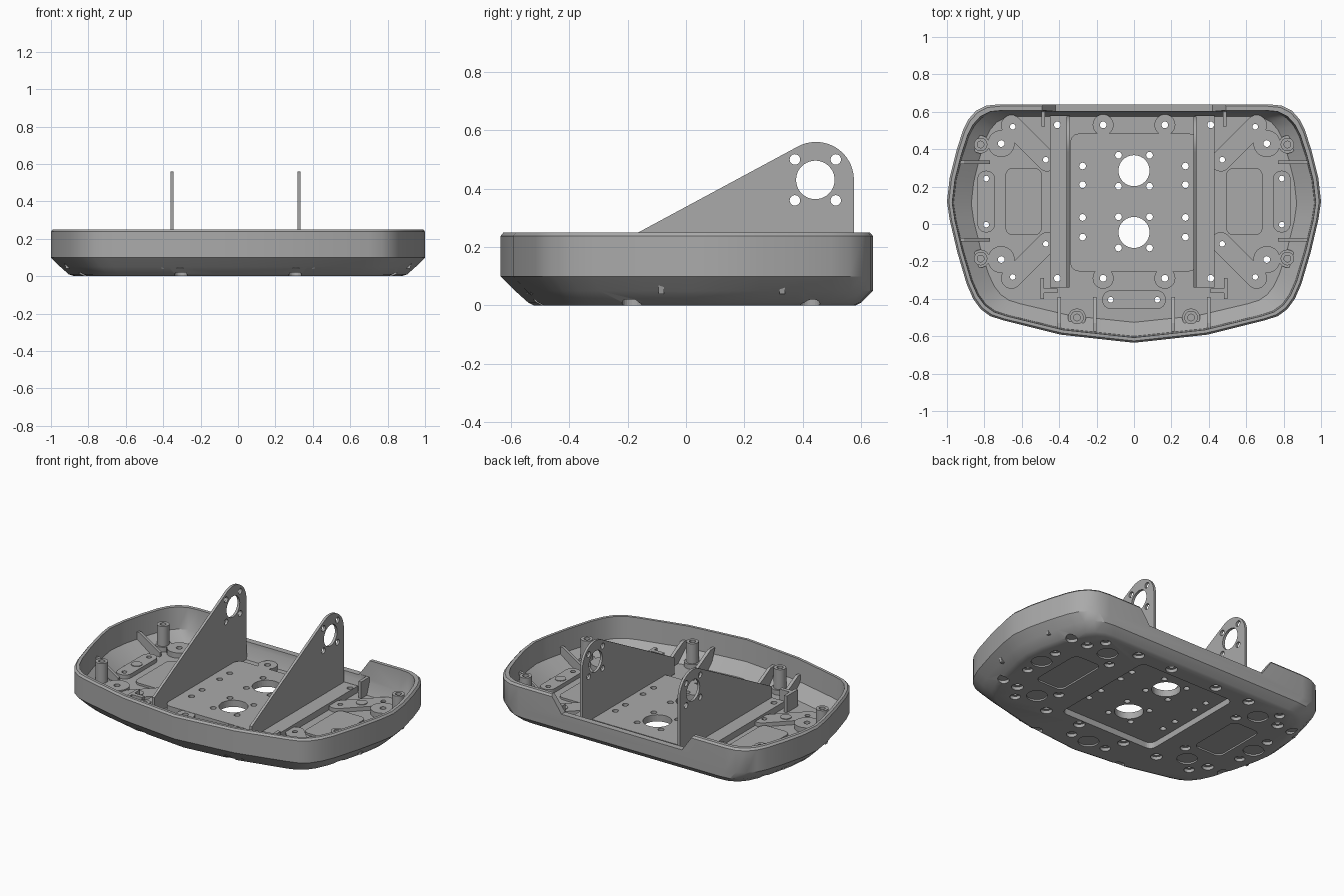
import bpy, bmesh, math
from mathutils import Matrix, Vector

cube = bpy.data.objects.get("Cube")
if cube:
    bpy.data.objects.remove(cube, do_unlink=True)

grey = bpy.data.materials.new("plain grey")
grey.use_nodes = True
COLOUR = (0.4, 0.4, 0.4, 1)
grey.diffuse_color = COLOUR
grey.node_tree.nodes["Principled BSDF"].inputs["Base Color"].default_value = COLOUR
parts = []
SIDES = (-1, 1)


def finish(name, bm, cutter=False):
    bmesh.ops.recalc_face_normals(bm, faces=bm.faces)
    mesh = bpy.data.meshes.new(name)
    bm.to_mesh(mesh)
    bm.free()
    mesh.materials.append(grey)
    ob = bpy.data.objects.new(name, mesh)
    bpy.context.collection.objects.link(ob)
    if cutter:
        ob.hide_render = True
        ob.hide_set(True)
    else:
        parts.append(ob)
    return ob


def prism(bm, pts, lo, hi, axis="z"):
    """Extrude a 2D polygon between lo and hi along an axis."""
    place = {"z": lambda a, b, c: (a, b, c), "x": lambda a, b, c: (c, a, b),
             "y": lambda a, b, c: (a, c, b)}[axis]
    ends = [[bm.verts.new(place(a, b, c)) for a, b in pts] for c in (lo, hi)]
    bm.faces.new(ends[0])
    bm.faces.new(ends[1])
    bridge(bm, *ends)


def bridge(bm, r0, r1):
    n = len(r0)
    for i in range(n):
        j = (i + 1) % n
        bm.faces.new((r0[i], r0[j], r1[j], r1[i]))


def circle(x, y, r, n=24):
    return [(x + r * math.cos(math.tau * i / n), y + r * math.sin(math.tau * i / n))
            for i in range(n)]


def rounded(x, y, w, h, r, turn=0, n=6):
    """Rounded rectangle with half sizes w and h, turned about its centre."""
    pts = []
    for q, (sx, sy) in enumerate(((1, 1), (-1, 1), (-1, -1), (1, -1))):
        for i in range(n + 1):
            a = math.pi / 2 * (q + i / n)
            px, py = sx * (w - r) + r * math.cos(a), sy * (h - r) + r * math.sin(a)
            pts.append((x + px * math.cos(turn) - py * math.sin(turn),
                        y + px * math.sin(turn) + py * math.cos(turn)))
    return pts


def box(x0, x1, y0, y1):
    return [(x0, y0), (x1, y0), (x1, y1), (x0, y1)]


def solid(name, shapes, lo, hi, axis="z", cutter=False):
    bm = bmesh.new()
    for pts in shapes:
        prism(bm, pts, lo, hi, axis)
    return finish(name, bm, cutter)


def cut(ob, cutter):
    mod = ob.modifiers.new("cut", "BOOLEAN")
    mod.operation = "DIFFERENCE"
    mod.solver = "EXACT"
    mod.object = cutter


# Layout of repeated features
discs = [(s * x, y) for s in SIDES for x, y in ((.71, .43), (.71, -.19), (.165, .53), (.165, -.29))]
posts = [(s * x, y) for s in SIDES for x, y in ((.82, .425), (.82, -.185), (.305, -.5))]
rail_holes = [(s * .41, y) for s in SIDES for y in (.53, -.29)]
pads = [(0, -.405, .17, .05, 0, .125)]
for s in SIDES:
    pads += [(s * .79, .12, .165, .047, math.pi / 2, .123),
             (s * .56, .432, .19, .055, s * math.pi / 4, .125),
             (s * .56, -.195, .19, .055, -s * math.pi / 4, .125)]
pad_holes = [(x + k * d * math.cos(t), y + k * d * math.sin(t))
             for x, y, w, h, t, d in pads for k in SIDES]
panels = [rounded(s * .59, .12, .097, .18, .04) for s in SIDES]

# Shell: one half outline, mirrored, then stacked as rings
half = [(.39, -.592), (.7, -.515), (.77, -.492), (.82, -.455), (.86, -.4), (.895, -.32),
        (.945, -.15), (.985, .02), (1, .12), (.985, .25), (.95, .39), (.915, .5),
        (.885, .56), (.845, .605), (.79, .633), (.72, .64)]
outline = [(0, -.635)] + half + [(-x, y) for x, y in reversed(half)]
# Each ring: height, side inset, front inset, rear inset
rings = [(0, .125, .115, .06), (.01, .095, .095, .04), (.05, .05, .05, 0), (.1, 0, 0, 0),
         (.238, 0, 0, 0), (.25, .01, .01, .01), (.25, .028, .028, .032),
         (.115, .035, .035, .04), (.045, .13, .11, .065)]
bm = bmesh.new()
loops = []
for z, side, front, rear in rings:
    loops.append([bm.verts.new((x * (1 - side), y * (1 - (rear if y > 0 else front) / .638), z))
                  for x, y in outline])
for a, b in zip(loops, loops[1:]):
    bridge(bm, a, b)
bm.faces.new(loops[0])
bm.faces.new(loops[-1])
shell = finish("shell", bm)

# Cutters: rear notch, underside recesses, through holes, post bores
notch = solid("notch_cutter", [[(-.42, .145), (.42, .145), (.5, .26), (.5, .3), (-.5, .3), (-.5, .26)]],
              .5, .8, "y", True)
pocket = solid("pocket_cutter", [rounded(0, .115, .335, .363, .04)], -.05, .04, "z", True)
sinks = [circle(x, y, .034) for x, y in discs + posts + rail_holes]
sinks += [circle(x, y, .03) for x, y in pad_holes]
shallow = solid("sink_cutter", sinks, -.05, .02, "z", True)
flats = panels + [circle(p[0], p[1], .06) for p in pads]
flat_cut = solid("flat_cutter", flats, -.05, .01, "z", True)
holes = [circle(x, y, .018, 16) for x, y in discs + rail_holes]
holes += [circle(x, y, .015, 16) for x, y in pad_holes]
for y in (.285, -.045):
    holes.append(circle(0, y, .083, 40))
    holes += [circle(s * .083, y + k * .083, .018, 16) for s in SIDES for k in SIDES]
holes += [circle(s * .275, y, .018, 16) for s in SIDES for y in (.31, .21, .035, -.07)]
through = solid("hole_cutter", holes, -.1, .3, "z", True)
bores = solid("bore_cutter", [circle(x, y, .018, 16) for x, y in posts], .1, .3, "z", True)
for c in (notch, pocket, shallow, flat_cut, through):
    cut(shell, c)

# Raised features on the floor
platform = solid("centre_platform", [rounded(0, .115, .34, .368, .045)], .038, .08)
cut(platform, through)
solid("side_panels", panels, .04, .058)
disc_ob = solid("fixing_discs", [circle(x, y, .072 if abs(x) > .5 else .056, 32) for x, y in discs], .04, .078)
cut(disc_ob, through)
pad_ob = solid("mounting_pads", [rounded(x, y, w, h, h - .002, t) for x, y, w, h, t, d in pads], .04, .07)
cut(pad_ob, through)
solid("pad_spigots", [circle(p[0], p[1], .032) for p in pads], .05, .074)
post_ob = solid("screw_posts", [circle(x, y, .036) for x, y in posts], .04, .2)
cut(post_ob, bores)
solid("post_collars", [circle(x, y, .048) for x, y in posts], .04, .075)

# Stiffening ribs, sloping down from the wall to the floor
bm = bmesh.new()
for s in SIDES:
    for y in (.33, -.085):
        prism(bm, [(s * .77, .04), (s * .92, .04), (s * .95, .16), (s * .91, .16), (s * .77, .07)],
              y - .009, y + .009, "y")
    for x in (.21, .4):
        prism(bm, [(-.39, .04), (-.53, .04), (-.575, .16), (-.53, .16), (-.39, .085)],
              s * x - .01, s * x + .01, "x")
finish("ribs", bm)

# Corner clips beside the rails
clips = []
for s in SIDES:
    clips += [box(s * .41, s * .5, -.37, -.345), box(s * .48, s * .5, -.4, -.29),
              box(s * .475, s * .495, .52, .62), box(s * .44, s * .495, .6, .615)]
solid("corner_clips", clips, .04, .15)

# Bracket feet and upright bracket plates
feet = solid("bracket_feet", [box(-.45, -.345, -.34, .58), box(.325, .43, -.34, .58)], .04, .085)
cut(feet, through)
arc = [(.445 + .13 * math.cos(a), .43 + .13 * math.sin(a))
       for a in (math.radians(118 * i / 20) for i in range(21))]
profile = [(-.34, .05), (.575, .05)] + arc + [(-.34, .155)]
bracket_holes = [circle(.443, .43, .066, 40)]
bracket_holes += [circle(.443 + s * .07, .43 + k * .07, .018, 16) for s in SIDES for k in SIDES]
bracket_cut = solid("bracket_cutter", bracket_holes, -1, 1, "x", True)
for name, x in (("right_bracket", -.352), ("left_bracket", .327)):
    cut(solid(name, [profile], x - .008, x + .008, "x"), bracket_cut)

# Smooth the rounded surfaces, keep edges sharp
bpy.ops.object.select_all(action="DESELECT")
for ob in parts:
    ob.select_set(True)
bpy.context.view_layer.objects.active = shell
bpy.ops.object.shade_smooth_by_angle(angle=math.radians(25))
